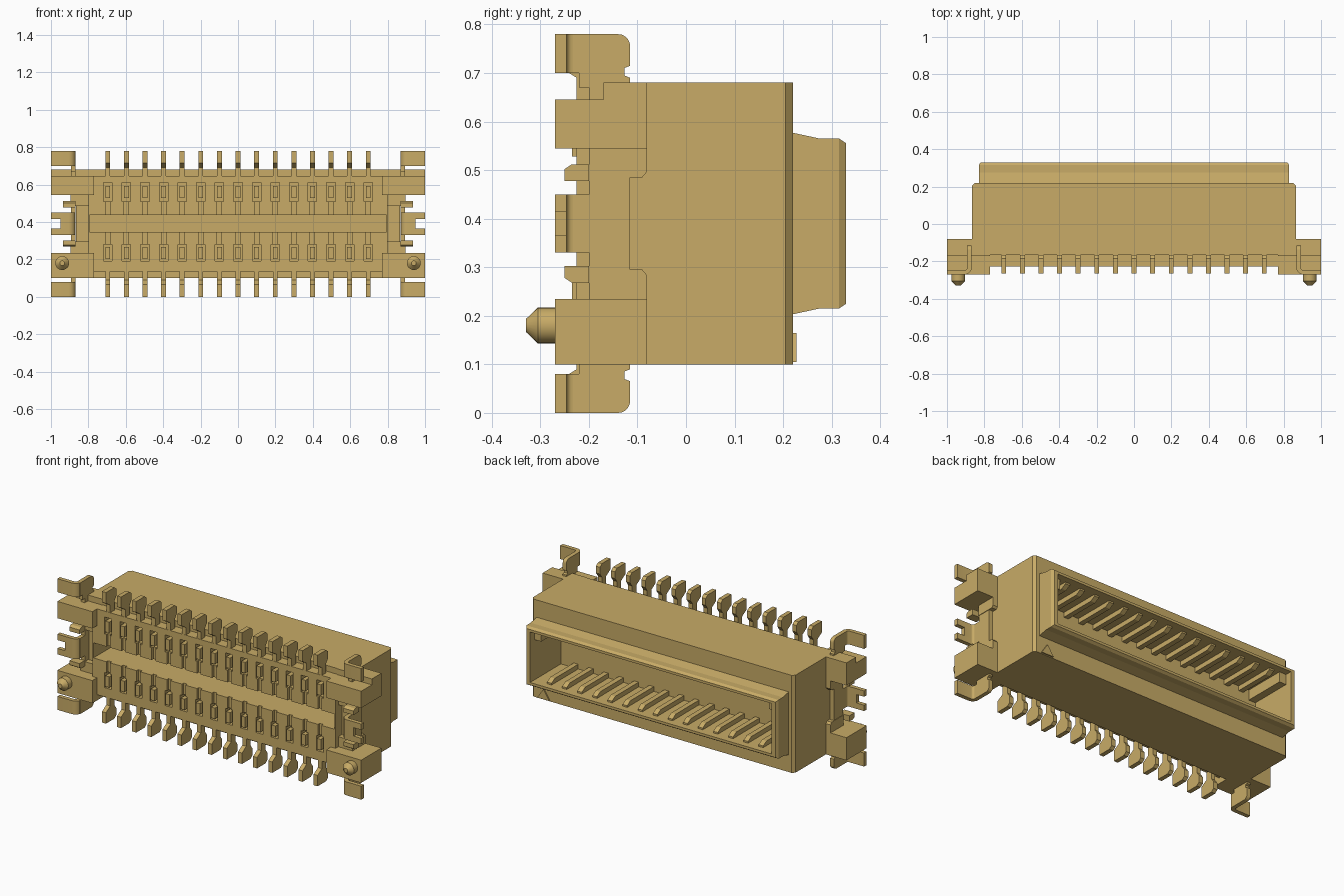
import bpy, bmesh, math

if "Cube" in bpy.data.objects:
    bpy.data.objects.remove(bpy.data.objects["Cube"], do_unlink=True)

tan = bpy.data.materials.new("tan_plastic")
tan.use_nodes = True
tan.diffuse_color = (0.58, 0.41, 0.135, 1)
tan.node_tree.nodes["Principled BSDF"].inputs["Base Color"].default_value = tan.diffuse_color

HEIGHT = 0.78
PIN_X = [(i - 7) * 0.0995 for i in range(15)]


def finish(name, bm):
    bmesh.ops.recalc_face_normals(bm, faces=bm.faces)
    mesh = bpy.data.meshes.new(name)
    bm.to_mesh(mesh)
    bm.free()
    mesh.materials.append(tan)
    obj = bpy.data.objects.new(name, mesh)
    bpy.context.collection.objects.link(obj)
    return obj


def add_loft(bm, rings):
    loops = [[bm.verts.new(p) for p in ring] for ring in rings]
    n = len(loops[0])
    for a, b in zip(loops, loops[1:]):
        for i in range(n):
            j = (i + 1) % n
            bm.faces.new((a[i], a[j], b[j], b[i]))
    bm.faces.new(loops[0])
    bm.faces.new(loops[-1])


def add_box(bm, x, y, z):
    add_loft(bm, [[(x[0], y[0], h), (x[1], y[0], h), (x[1], y[1], h), (x[0], y[1], h)] for h in z])


def add_side_prism(bm, profile, x0, x1):
    """Extrude a (y, z) profile along x."""
    add_loft(bm, [[(x, y, z) for y, z in profile] for x in (x0, x1)])


def add_plan_prism(bm, profile, z0, z1):
    """Extrude an (x, y) profile along z."""
    add_loft(bm, [[(x, y, z) for x, y in profile] for z in (z0, z1)])


def boxes(name, specs):
    bm = bmesh.new()
    for s in specs:
        add_box(bm, *s)
    return finish(name, bm)


def cut(obj, cutter):
    mod = obj.modifiers.new("cut", "BOOLEAN")
    mod.operation = "DIFFERENCE"
    mod.solver = "EXACT"
    mod.object = cutter
    bpy.context.view_layer.objects.active = obj
    bpy.ops.object.modifier_apply(modifier=mod.name)


def flip(profile):
    return [(y, HEIGHT - z) for y, z in profile]


def mirror_x(obj):
    obj.modifiers.new("mirror", "MIRROR").use_axis[0] = True
    return obj


# Housing with chamfered rear corners
bm = bmesh.new()
add_plan_prism(bm, [(-0.865, -0.167), (0.865, -0.167), (0.865, 0.205), (0.85, 0.22),
                    (-0.85, 0.22), (-0.865, 0.205)], 0.1, 0.68)
housing = finish("housing", bm)

# Raised front block carrying the terminal rows
front_block = boxes("front_block", [((-0.8, 0.8), (-0.226, -0.16), (0.135, 0.645))])

# Tapered mating shroud
bm = bmesh.new()
add_loft(bm, [[(-hx, y, lo), (hx, y, lo), (hx, y, hi), (-hx, y, hi)] for y, hx, lo, hi in (
    (0.215, 0.83, 0.202, 0.578), (0.275, 0.83, 0.215, 0.565),
    (0.315, 0.83, 0.215, 0.565), (0.33, 0.82, 0.225, 0.555))])
shroud = finish("mating_shroud", bm)

# Mating cavity
cavity = boxes("cavity_cutter", [((-0.795, 0.795), (0.04, 0.4), (0.24, 0.54))])
for part in (housing, shroud):
    cut(part, cavity)

# Long groove across the front
groove = boxes("groove_cutter", [((-0.793, 0.793), (-0.4, -0.05), (0.347, 0.437))])
for part in (housing, front_block):
    cut(part, groove)

# Terminal windows and the channels leading to the groove
windows = []
for x in PIN_X:
    for lo, hi in ((0.19, 0.28), (0.51, 0.61)):
        windows.append(((x - 0.023, x + 0.023), (-0.3, -0.185), (lo, hi)))
    for lo, hi in ((0.27, 0.36), (0.43, 0.52)):
        windows.append(((x - 0.012, x + 0.012), (-0.3, -0.21), (lo, hi)))
window_cutters = []
for group in (windows[0::4] + windows[1::4], windows[2::4] + windows[3::4]):
    cutter = boxes("window_cutter", group)
    cut(front_block, cutter)
    window_cutters.append(cutter)
for helper in [cavity, groove] + window_cutters:
    bpy.data.objects.remove(helper, do_unlink=True)

# Terminal bumps standing in the windows
boxes("terminal_bumps", [((x - 0.013, x + 0.013), (-0.235, -0.18), (c - 0.032, c + 0.032))
                         for x in PIN_X for c in (0.235, 0.56)])

# Solder pins, bent down to the board plane
pin = [(-0.265, 0), (-0.185, 0), (-0.167, 0.015), (-0.167, 0.055), (-0.185, 0.08),
       (-0.185, 0.16), (-0.225, 0.16), (-0.225, 0.09), (-0.265, 0.065)]
for name, profile in (("lower_pins", pin), ("upper_pins", flip(pin))):
    bm = bmesh.new()
    for x in PIN_X:
        add_side_prism(bm, profile, x - 0.013, x + 0.013)
    finish(name, bm)

# Mating contacts along both cavity walls
contact = [(0.035, 0.235), (0.29, 0.235), (0.29, 0.25), (0.26, 0.268), (0.035, 0.268)]
for name, profile in (("lower_contacts", contact), ("upper_contacts", flip(contact))):
    bm = bmesh.new()
    for x in PIN_X:
        add_side_prism(bm, profile, x - 0.015, x + 0.015)
    finish(name, bm)

# Keying blocks in the cavity corners
mirror_x(boxes("cavity_keys", [((0.75, 0.8), (0.035, 0.29), (0.48, 0.545))]))

# Mounting ears
mirror_x(boxes("mounting_ears", [
    ((0.77, 1.0), (-0.27, -0.08), (0.1, 0.235)),
    ((0.77, 1.0), (-0.27, -0.08), (0.545, 0.645)),
    ((0.77, 1.0), (-0.17, -0.08), (0.64, 0.68))]))

# Inner shoulders beside the ears
shoulder = [(-0.2, 0.22), (-0.08, 0.22), (-0.08, 0.283), (-0.09, 0.295), (-0.2, 0.295)]
bm = bmesh.new()
for profile in (shoulder, flip(shoulder)):
    add_side_prism(bm, profile, 0.8, 0.895)
mirror_x(finish("ear_shoulders", bm))

# Metal clip: wall with rounded ends
bm = bmesh.new()
end = [(-0.115 - 0.025 * (1 - math.cos(a)), 0.025 * (1 - math.sin(a)))
       for a in [math.radians(18 * k) for k in range(6)]]
tab = [(-0.245, 0.08), (-0.245, 0)] + end[::-1] + [
    (-0.115, 0.065), (-0.127, 0.07), (-0.127, 0.085), (-0.115, 0.09), (-0.115, 0.11), (-0.22, 0.11), (-0.22, 0.08)]
for profile in (tab, flip(tab)):
    add_side_prism(bm, profile, 0.868, 0.892)
for y, z in (((-0.2, -0.115), (0.1, 0.68)), ((-0.246, -0.19), (0.33, 0.45))):
    add_box(bm, (0.868, 0.892), y, z)
# Locking barbs
barb = [(-0.2, 0.268), (-0.235, 0.268), (-0.25, 0.278), (-0.25, 0.302), (-0.2, 0.302)]
for profile in (barb, flip(barb)):
    add_side_prism(bm, profile, 0.868, 0.935)
mirror_x(finish("clip_walls", bm))

# Clip feet with a rounded bend
bm = bmesh.new()
angles = [math.radians(18 * k) for k in range(6)]
outer = [(0.905 - 0.037 * math.cos(a), -0.233 - 0.037 * math.sin(a)) for a in angles]
inner = [(0.905 - 0.013 * math.cos(a), -0.233 - 0.013 * math.sin(a)) for a in angles]
for z0, z1, tip in ((0, 0.08, 1), (0.7, 0.78, 1), (0.33, 0.365, 1), (0.365, 0.415, 0.95), (0.415, 0.45, 1)):
    add_plan_prism(bm, outer + [(tip, -0.27), (tip, -0.246)] + inner[::-1], z0, z1)
mirror_x(finish("clip_feet", bm))

# Locating pegs with conical tips
bm = bmesh.new()
add_loft(bm, [[(0.94 + r * math.cos(t), y, 0.18 + r * math.sin(t))
               for t in [math.tau * k / 24 for k in range(24)]]
              for y, r in ((-0.26, 0.037), (-0.305, 0.037), (-0.33, 0.013))])
pegs = mirror_x(finish("locating_pegs", bm))

# Small triangular marker on the rear face
bm = bmesh.new()
add_loft(bm, [[(0.74, y, 0.105), (0.82, y, 0.105), (0.78, y, 0.165)] for y in (0.21, 0.228)])
finish("first_pin_marker", bm)

# Smooth only the curved parts
bpy.ops.object.select_all(action="DESELECT")
for name in ("locating_pegs", "clip_feet", "clip_walls"):
    bpy.data.objects[name].select_set(True)
bpy.context.view_layer.objects.active = pegs
bpy.ops.object.shade_smooth_by_angle(angle=math.radians(30))
